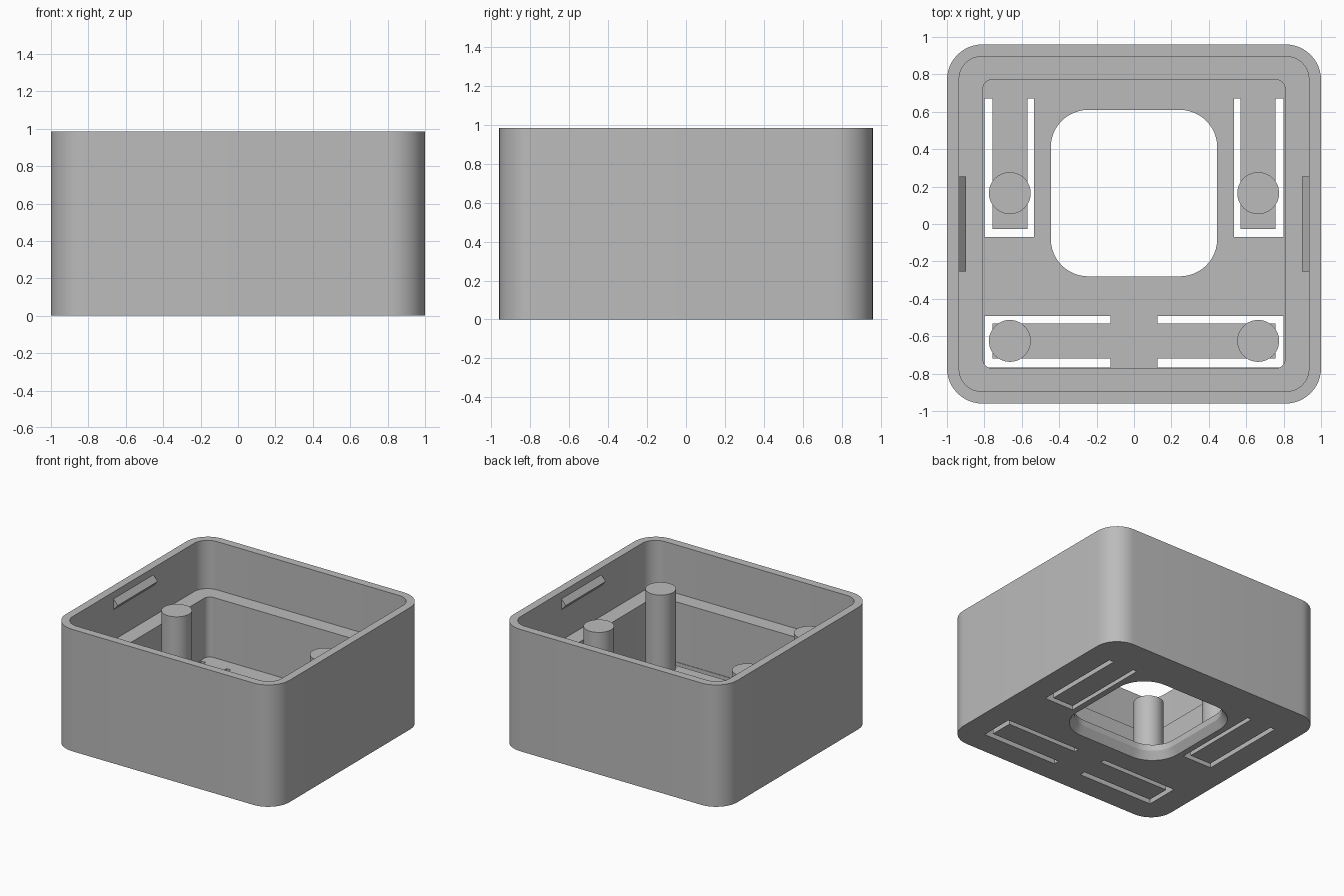
import bpy, bmesh, math

cube = bpy.data.objects.get("Cube")
if cube:
    bpy.data.objects.remove(cube, do_unlink=True)

HEIGHT, LEDGE, FLOOR = 0.985, 0.595, 0.11

grey = bpy.data.materials.new("plain grey")
grey.use_nodes = True
grey.diffuse_color = (0.5, 0.5, 0.5, 1)
grey.node_tree.nodes["Principled BSDF"].inputs["Base Color"].default_value = (0.5, 0.5, 0.5, 1)


def rounded_rect(hx, hy, r, cy=0.0, steps=12):
    """Outline of a rounded rectangle, anticlockwise."""
    pts = []
    for i, (sx, sy) in enumerate([(1, 1), (-1, 1), (-1, -1), (1, -1)]):
        for k in range(steps + 1):
            a = math.pi / 2 * (i + k / steps)
            pts.append((sx * (hx - r) + r * math.cos(a),
                        cy + sy * (hy - r) + r * math.sin(a)))
    return pts


def loft(name, layers):
    """Closed solid through (outline, z) layers with equal point counts."""
    bm = bmesh.new()
    rings = [[bm.verts.new((x, y, z)) for x, y in pts] for pts, z in layers]
    n = len(rings[0])
    for low, high in zip(rings, rings[1:]):
        for i in range(n):
            j = (i + 1) % n
            bm.faces.new((low[i], low[j], high[j], high[i]))
    bm.faces.new(rings[0][::-1])
    bm.faces.new(rings[-1])
    bmesh.ops.recalc_face_normals(bm, faces=bm.faces)
    mesh = bpy.data.meshes.new(name)
    bm.to_mesh(mesh)
    bm.free()
    mesh.materials.append(grey)
    obj = bpy.data.objects.new(name, mesh)
    bpy.context.collection.objects.link(obj)
    return obj


def prism(name, pts, z0, z1):
    return loft(name, [(pts, z0), (pts, z1)])


def select(obj):
    bpy.ops.object.select_all(action='DESELECT')
    obj.select_set(True)
    bpy.context.view_layer.objects.active = obj


def cut(target, cutter):
    cutter.hide_render = True
    mod = target.modifiers.new("cut", 'BOOLEAN')
    mod.operation, mod.solver, mod.object = 'DIFFERENCE', 'EXACT', cutter
    select(target)
    bpy.ops.object.modifier_apply(modifier=mod.name)
    bpy.data.objects.remove(cutter, do_unlink=True)


def smooth(obj):
    select(obj)
    bpy.ops.object.shade_smooth_by_angle(angle=math.radians(30))


# Housing: outer block, wide upper cavity and narrower lower pit
case = prism("case", rounded_rect(1.0, 0.96, 0.19), 0, HEIGHT)
cut(case, prism("upper_cavity", rounded_rect(0.935, 0.895, 0.12), LEDGE, 1.2))
cut(case, prism("lower_pit", rounded_rect(0.808, 0.772, 0.05), FLOOR, 0.8))

# Rounded floor window, flared at the underside
window = rounded_rect(0.445, 0.445, 0.2, 0.165)
flare = rounded_rect(0.485, 0.485, 0.24, 0.165)
cut(case, loft("window_cutter", [(flare, -0.1), (flare, 0), (window, 0.06), (window, 0.2)]))

# U-shaped slots that free the four floor tongues
for s in (-1, 1):
    back_u = [(0.535, 0.67), (0.535, -0.07), (0.798, -0.07), (0.798, 0.67),
              (0.757, 0.67), (0.757, -0.027), (0.57, -0.027), (0.57, 0.67)]
    front_u = [(0.125, -0.768), (0.798, -0.768), (0.798, -0.492), (0.125, -0.492),
               (0.125, -0.533), (0.757, -0.533), (0.757, -0.72), (0.125, -0.72)]
    for pts in (back_u, front_u):
        cut(case, prism("slot_cutter", [(s * x, y) for x, y in pts], -0.1, FLOOR + 0.02))
smooth(case)

# Button posts standing on the tongues
for side, s in (("left", 1), ("right", -1)):
    for end, y in (("front", -0.625), ("back", 0.165)):
        circle = [(s * 0.664 + 0.112 * math.cos(a), y + 0.112 * math.sin(a))
                  for a in (math.tau * k / 48 for k in range(48))]
        smooth(prism(f"{end}_{side}_post", circle, FLOOR - 0.005, 0.748))

# Snap ridges near the rim of the side walls
for side, s in (("left", 1), ("right", -1)):
    wall = [(s * x, y) for x, y in ((0.94, -0.255), (0.94, 0.255), (0.936, 0.255), (0.936, -0.255))]
    crest = [(s * x, y) for x, y in ((0.94, -0.255), (0.94, 0.255), (0.897, 0.255), (0.897, -0.255))]
    loft(f"{side}_snap_ridge", [(wall, 0.84), (crest, 0.885), (wall, 0.93)])
